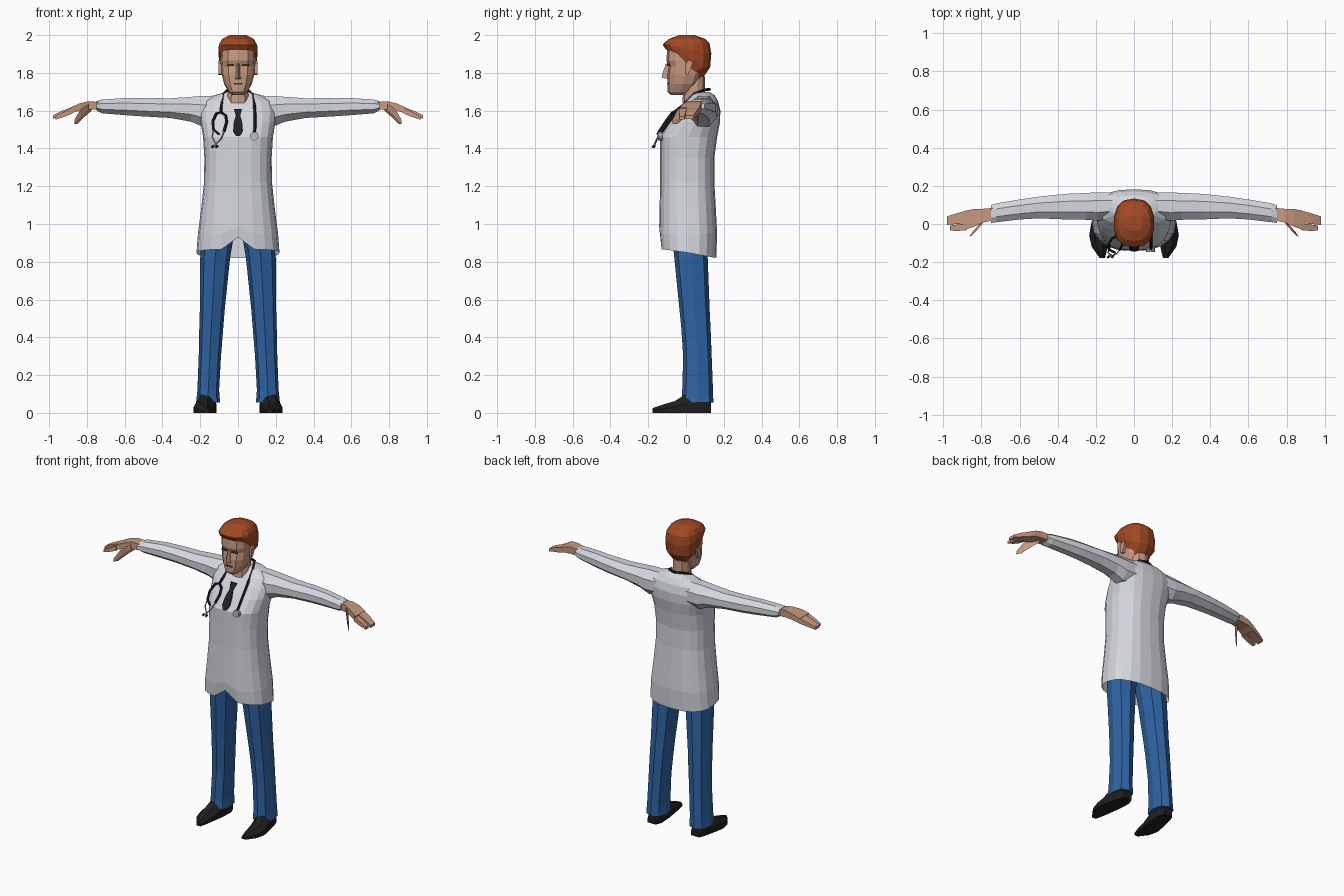
import bpy, bmesh, math
from mathutils import Vector


def mat(name, r, g, b):
    m = bpy.data.materials.new(name)
    m.diffuse_color = (r, g, b, 1)
    return m


COAT = mat("coat_white", 0.66, 0.68, 0.73)
SKIN = mat("skin", 0.58, 0.32, 0.22)
HAIR = mat("hair_red", 0.36, 0.065, 0.018)
DENIM = mat("denim_blue", 0.028, 0.125, 0.36)
BLACK = mat("black", 0.014, 0.014, 0.015)
METAL = mat("metal_grey", 0.5, 0.52, 0.54)
DARK = mat("face_dark", 0.12, 0.055, 0.035)


def oval(hw, yf, yb, z, n=12, p=2.5, cx=0.0):
    """Rounded horizontal ring that starts at the front centre."""
    pts = []
    for i in range(n):
        a = 2 * math.pi * i / n
        s, c = math.sin(a), -math.cos(a)
        x = math.copysign(abs(s) ** (2 / p), s) if abs(s) > 1e-6 else 0
        y = math.copysign(abs(c) ** (2 / p), c) if abs(c) > 1e-6 else 0
        pts.append(Vector((cx + hw * x, (yf + yb) / 2 + (yb - yf) / 2 * y, z)))
    return pts


def side_ring(x, yf, yb, z0, z1, n=8):
    """Upright ring across an arm."""
    return [Vector((x, q.x, q.y)) for q in
            [Vector(((yf + yb) / 2 + (yb - yf) / 2 * math.cos(a) * 1.05,
                     (z0 + z1) / 2 + (z1 - z0) / 2 * math.sin(a) * 1.05))
             for a in [2 * math.pi * (i + .5) / n for i in range(n)]]]


def box_ring(x, yf, yb, z0, z1, shift=0.0):
    return [Vector((x + shift, yf, z0)), Vector((x, yb, z0)),
            Vector((x, yb, z1)), Vector((x + shift, yf, z1))]


def loft(name, rings, material, side=1, caps=(True, True)):
    bm = bmesh.new()
    vs = [[bm.verts.new((p.x * side, p.y, p.z)) for p in r] for r in rings]
    n = len(vs[0])
    for a, b in zip(vs, vs[1:]):
        for i in range(n):
            j = (i + 1) % n
            bm.faces.new((a[i], a[j], b[j], b[i]))
    if caps[0]:
        bm.faces.new(vs[0][::-1])
    if caps[1]:
        bm.faces.new(vs[-1])
    bmesh.ops.recalc_face_normals(bm, faces=bm.faces)
    me = bpy.data.meshes.new(name)
    bm.to_mesh(me)
    bm.free()
    me.materials.append(material)
    ob = bpy.data.objects.new(name, me)
    bpy.context.collection.objects.link(ob)
    return ob


def tube(name, pts, radius, material):
    """Thin four-sided tube through the points."""
    rings = []
    pts = [Vector(p) for p in pts]
    for i, p in enumerate(pts):
        t = (pts[min(i + 1, len(pts) - 1)] - pts[max(i - 1, 0)]).normalized()
        u = t.cross(Vector((0.3, -1, 0.6))).normalized()
        v = t.cross(u)
        rings.append([p + radius * (u * math.cos(a) + v * math.sin(a))
                      for a in [math.pi / 2 * k for k in range(4)]])
    return loft(name, rings, material)


def interp(t, table):
    for (a, va), (b, vb) in zip(table, table[1:]):
        if t <= b:
            return va + (vb - va) * max(0, (t - a) / (b - a))
    return table[-1][1]


# Coat body with a lower back hem and a front notch
body = [(.22, -.135, .16, .85), (.212, -.142, .165, .95), (.195, -.14, .158, 1.08),
        (.18, -.137, .15, 1.22), (.178, -.137, .15, 1.35), (.185, -.138, .165, 1.46),
        (.198, -.09, .18, 1.54), (.2, -.045, .182, 1.60), (.185, -.005, .17, 1.65),
        (.12, .025, .15, 1.683), (.055, .03, .12, 1.70)]
rings = [oval(a, b, c, d, 20, 2.5) for a, b, c, d in body]
for p in rings[0]:
    p.z = interp(p.y, [(-.14, .868), (0, .85), (.16, .82)])
rings[0][0].z = .93
rings[1][0].z = .985
loft("coat_body", rings, COAT, caps=(False, True))

# Neck
loft("neck", [oval(.06, -.02, .10, 1.64, 10, 2.2), oval(.056, -.015, .10, 1.70, 10, 2.2),
              oval(.056, -.02, .10, 1.78, 10, 2.2)], SKIN)

# Head
loft("head", [oval(*r, 12, 2.5) for r in [
    (.03, -.08, 0, 1.683), (.05, -.098, .03, 1.70), (.073, -.098, .065, 1.74),
    (.086, -.1, .09, 1.79), (.09, -.092, .1, 1.835), (.092, -.104, .11, 1.865),
    (.09, -.1, .11, 1.92), (.075, -.08, .1, 1.96)]], SKIN)

# Hair cap whose edge drops to the sideburns and nape
shape = [(.094, -.107, .075, 0), (.103, -.116, .128, .4), (.106, -.122, .134, .75),
         (.1, -.12, .125, 1)]
rings = []
for hw, yf, yb, t in shape:
    r = oval(hw, yf, yb, 0, 14, 2.5)
    for p in r:
        low = interp(p.y, [(-.11, 1.925), (-.05, 1.91), (-.02, 1.86), (.03, 1.83), (.08, 1.745)])
        p.z = low + (1.955 - low) * t
    rings.append(r)
rings += [oval(.085, -.09, .1, 1.98, 14), oval(.045, -.035, .045, 2.0, 14)]
loft("hair", rings, HAIR, caps=(False, True))

# Nose
loft("nose", [[Vector((-.019, -.09, 1.765)), Vector((0, -.126, 1.775)), Vector((.019, -.09, 1.765))],
              [Vector((-.014, -.09, 1.785)), Vector((0, -.128, 1.788)), Vector((.014, -.09, 1.785))],
              [Vector((-.009, -.09, 1.85)), Vector((0, -.106, 1.85)), Vector((.009, -.09, 1.85))]], SKIN)


def plate(name, outline, material, depth=.008):
    """Thin front-facing plate from x, y, z points."""
    pts = [Vector(p) for p in outline]
    return loft(name, [pts, [p + Vector((0, depth, 0)) for p in pts]], material)


# Mouth
plate("mouth", [(-.026, -.098, 1.738), (.026, -.098, 1.738), (.02, -.102, 1.746), (-.02, -.102, 1.746)], DARK)

for s, label in ((-1, "right"), (1, "left")):
    # Eyes and ears
    plate(label + "_eye", [(s * .02, -.099, 1.836), (s * .058, -.094, 1.836),
                           (s * .054, -.096, 1.847), (s * .022, -.101, 1.847)], DARK)
    loft(label + "_ear", [[Vector((x, y, z)) for y, z in
                           ((-.005, 1.795), (.012, 1.79), (.035, 1.85), (.02, 1.865), (-.005, 1.85))]
                          for x in (.08, .102)], SKIN, s)

    # Sleeve
    loft(label + "_sleeve", [side_ring(*r) for r in [
        (.08, .03, .165, 1.52, 1.683), (.19, .015, .168, 1.515, 1.68), (.25, .02, .165, 1.54, 1.675),
        (.36, .022, .16, 1.56, 1.667), (.5, .028, .145, 1.568, 1.668), (.6, .022, .13, 1.575, 1.668),
        (.72, .008, .11, 1.585, 1.66), (.75, .004, .1, 1.6, 1.65)]], COAT, s)

    # Palm, fingers and thumb
    loft(label + "_palm", [box_ring(*r) for r in [
        (.73, .02, .085, 1.605, 1.645), (.79, .008, .08, 1.605, 1.65),
        (.84, -.015, .078, 1.6, 1.638), (.885, -.03, .07, 1.585, 1.618)]], SKIN, s)
    loft(label + "_fingers", [box_ring(*r) for r in [
        (.88, .004, .07, 1.585, 1.618), (.93, 0, .056, 1.572, 1.6),
        (.98, -.005, .04, 1.557, 1.575)]], SKIN, s)
    loft(label + "_index_finger", [box_ring(*r) for r in [
        (.875, -.032, .004, 1.585, 1.616), (.92, -.036, -.002, 1.567, 1.595),
        (.965, -.035, -.008, 1.552, 1.57)]], SKIN, s)
    loft(label + "_thumb", [box_ring(*r) for r in [
        (.775, .0, .05, 1.6, 1.635, .02), (.815, -.045, -.005, 1.565, 1.605, .02),
        (.85, -.072, -.045, 1.53, 1.552, .015)]], SKIN, s)

    # Trouser leg: inner x, outer x, front, back, height
    leg = [(.095, .222, -.025, .145, .055), (.1, .215, -.02, .143, .12), (.09, .208, -.015, .136, .3),
           (.078, .205, -.025, .13, .45), (.07, .202, -.035, .125, .55), (.042, .2, -.062, .115, .82),
           (.012, .185, -.08, .115, 1.0)]
    loft(label + "_trouser_leg", [oval((b - a) / 2, f, k, z, 8, 2.4, (a + b) / 2)
                                  for a, b, f, k, z in leg], DENIM, s)

    # Shoe: rings from heel to toe, as y, inner x, outer x, top
    shoe = [(.132, .13, .19, .06), (.09, .115, .205, .1), (.0, .12, .225, .1),
            (-.06, .13, .235, .062), (-.12, .138, .222, .045), (-.178, .152, .18, .025)]
    loft(label + "_shoe", [[Vector((a, y, 0)), Vector((b, y, 0)), Vector((b, y, h * .5)),
                            Vector((b * .7 + a * .3, y, h)), Vector((a * .7 + b * .3, y, h)),
                            Vector((a, y, h * .5))] for y, a, b, h in shoe], BLACK, s)


def chest_y(z):
    return interp(z, [(1.46, -.148), (1.54, -.1), (1.6, -.055), (1.65, -.015)])


# Tie with knot
for name, prof in (("tie_knot", [(.012, 1.575), (.022, 1.61)]),
                   ("tie_blade", [(.01, 1.465), (.026, 1.49), (.022, 1.54), (.011, 1.575)])):
    loft(name, [[Vector((x, chest_y(z) + d, z)) for x, d in ((-w, 0), (w, 0), (w, .009), (-w, .009))]
                for w, z in prof], BLACK)

# Stethoscope tubing around the neck
tube("stethoscope_tube", [(.088, -.138, 1.475), (.09, -.085, 1.55), (.088, -.02, 1.625), (.075, .05, 1.69),
                          (.05, .105, 1.712), (0, .125, 1.712), (-.05, .105, 1.712), (-.075, .05, 1.69),
                          (-.088, -.02, 1.625), (-.092, -.065, 1.59)], .008, BLACK)
tube("stethoscope_loop", [(-.1, -.15, 1.475), (-.13, -.135, 1.5), (-.133, -.105, 1.545), (-.115, -.075, 1.585),
                          (-.09, -.068, 1.592), (-.066, -.08, 1.575), (-.06, -.105, 1.54),
                          (-.075, -.135, 1.49)], .008, BLACK)
tube("earpiece_outer", [(-.13, -.135, 1.5), (-.137, -.15, 1.46), (-.11, -.168, 1.41)], .004, METAL)
tube("earpiece_inner", [(-.075, -.135, 1.49), (-.09, -.155, 1.45), (-.13, -.172, 1.41)], .004, METAL)
for x in (-.108, -.13):
    tube("earpiece_tip", [(x, -.166, 1.415), (x - .008, -.176, 1.405)], .007, BLACK)

# Chest piece disc
loft("chest_piece", [[Vector((.086 + .023 * math.cos(k * math.pi / 5), y, 1.465 + .023 * math.sin(k * math.pi / 5)))
                      for k in range(10)] for y in (-.148, -.125)], METAL)
